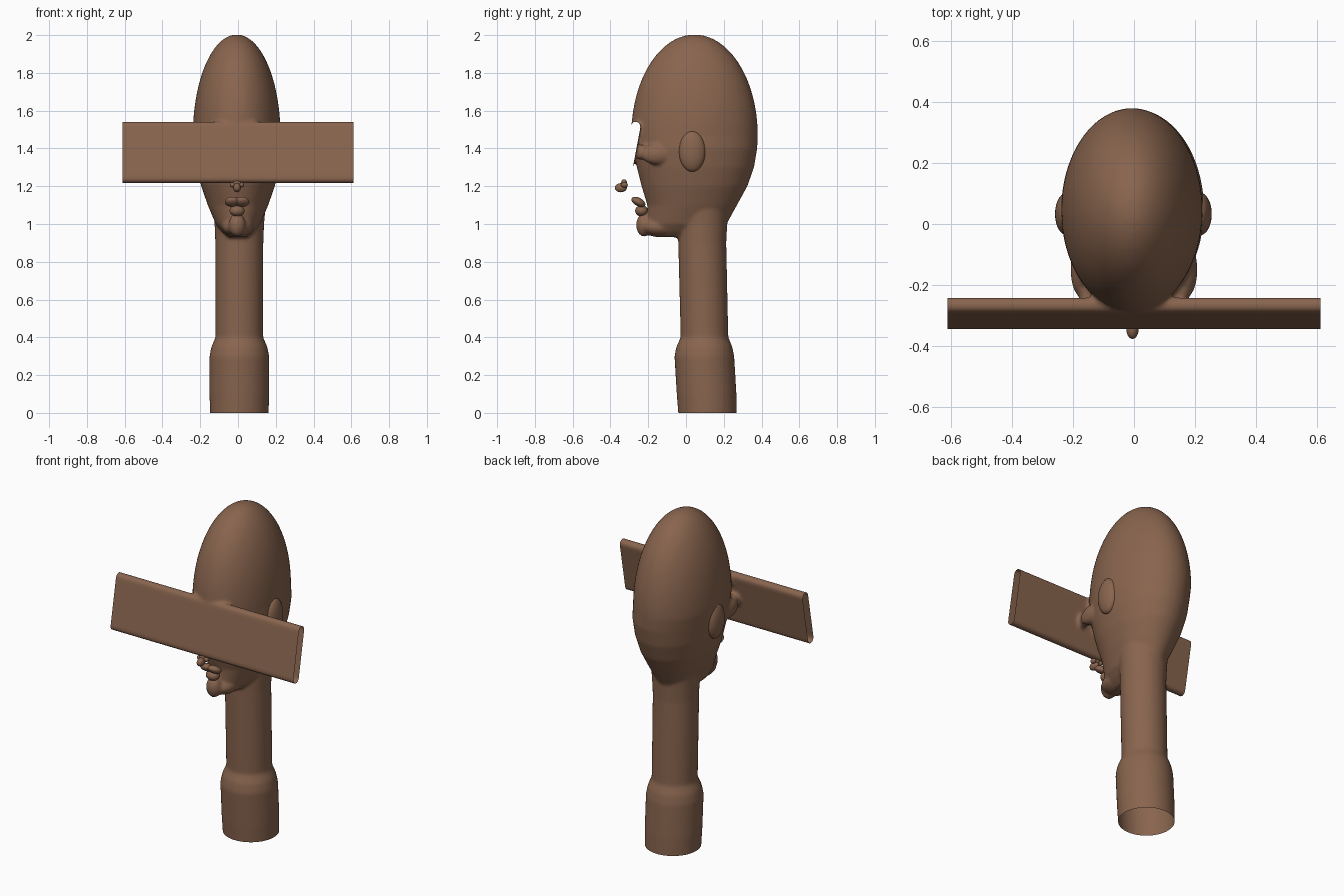
import bpy, bmesh
from math import pi, sin, cos, sqrt
from mathutils import Matrix, Vector

old = bpy.data.objects.get("Cube")
if old:
    bpy.data.objects.remove(old)

clay = bpy.data.materials.new("brown_clay")
clay.use_nodes = True
COLOUR = (0.25, 0.13, 0.077, 1)
clay.diffuse_color = COLOUR
clay.node_tree.nodes["Principled BSDF"].inputs["Base Color"].default_value = COLOUR


def finish(bm, name):
    """Turn a bmesh into a smooth shaded object."""
    mesh = bpy.data.meshes.new(name)
    bm.to_mesh(mesh)
    bm.free()
    obj = bpy.data.objects.new(name, mesh)
    bpy.context.collection.objects.link(obj)
    mesh.materials.append(clay)
    mesh.polygons.foreach_set("use_smooth", [True] * len(mesh.polygons))
    return obj


def bridge(bm, loops):
    """Skin a list of closed point loops and cap both ends."""
    rows = [[bm.verts.new(p) for p in loop] for loop in loops]
    n = len(rows[0])
    for a, b in zip(rows, rows[1:]):
        for i in range(n):
            j = (i + 1) % n
            bm.faces.new((a[i], a[j], b[j], b[i]))
    bm.faces.new(rows[0][::-1])
    bm.faces.new(rows[-1])


def ring(z, front, back, rx, cx=0.0, n=64):
    cy, ry = (front + back) / 2, (back - front) / 2
    return [(cx + rx * cos(2 * pi * i / n), cy + ry * sin(2 * pi * i / n), z)
            for i in range(n)]


def blob(bm, centre, radii, tilt=0.0):
    """Ellipsoid, tilted about the x axis."""
    m = (Matrix.Translation(centre) @ Matrix.Rotation(tilt, 4, 'X')
         @ Matrix.Diagonal((*radii, 1)))
    bmesh.ops.create_uvsphere(bm, u_segments=40, v_segments=24, radius=1, matrix=m)


body = bmesh.new()

# Egg-shaped skull tapering into the jaw
skull = [ring(0.93, -0.16, 0.08, 0.05), ring(0.96, -0.20, 0.16, 0.085),
         ring(1.0, -0.205, 0.215, 0.118), ring(1.1, -0.205, 0.27, 0.16),
         ring(1.2, -0.235, 0.325, 0.195), ring(1.3, -0.26, 0.36, 0.218),
         ring(1.4, -0.28, 0.377, 0.23)]
for k in range(24):
    a = pi / 2 * k / 24
    skull.append(ring(1.47 + 0.533 * sin(a), 0.045 - 0.335 * cos(a),
                      0.045 + 0.335 * cos(a), 0.232 * cos(a), -0.007))
bridge(body, skull)

# Neck flaring into a thicker collar at the foot
neck = [(-0.04, 0.115, 0.153), (0, 0.114, 0.155), (0.1, 0.109, 0.158),
        (0.3, 0.097, 0.158), (0.35, 0.097, 0.148), (0.4, 0.098, 0.126),
        (0.9, 0.086, 0.127), (1.0, 0.087, 0.131), (1.2, 0.08, 0.15)]
bridge(body, [ring(z, y - r, y + r, r, 0.007) for z, y, r in neck])

# Tilted board across the eyes, with rounded long edges
top, bottom, r = Vector((0, -0.267, 1.516)), Vector((0, -0.319, 1.241)), 0.026
axis = (top - bottom).normalized()
side = Vector((0, axis.z, -axis.y))
outline = []
for centre, start in ((top, 0), (bottom, pi)):
    for k in range(13):
        a = start + pi * k / 12
        outline.append(centre + r * (cos(a) * side + sin(a) * axis))
bridge(body, [[p + Vector((x, 0, 0)) for p in outline] for x in (-0.65, 0.65)])

# Cheekbones and the struts that meet the board
for s in (-1, 1):
    blob(body, (s * 0.172, -0.15, 1.37), (0.036, 0.09, 0.055))
    blob(body, (s * 0.15, -0.235, 1.38), (0.03, 0.06, 0.04))

# Chin and underside of the jaw
blob(body, (-0.005, -0.222, 0.995), (0.045, 0.042, 0.062))
blob(body, (0, -0.13, 0.985), (0.085, 0.11, 0.055))

# Blend the parts into one skin
bmesh.ops.recalc_face_normals(body, faces=body.faces)
obj = finish(body, "head_neck_and_board")
remesh = obj.modifiers.new("blend", 'REMESH')
remesh.mode = 'VOXEL'
remesh.voxel_size = 0.009
remesh.use_smooth_shade = True
soften = obj.modifiers.new("soften", 'SMOOTH')
soften.factor = 0.5
soften.iterations = 6
bpy.context.view_layer.update()
skin = bpy.data.meshes.new_from_object(
    obj.evaluated_get(bpy.context.evaluated_depsgraph_get()))
obj.modifiers.clear()

# Trim the foot and the board ends so they stay open
bm = bmesh.new()
bm.from_mesh(skin)
for point, normal in (((0, 0, 0), (0, 0, -1)), ((0.612, 0, 0), (1, 0, 0)),
                      ((-0.612, 0, 0), (-1, 0, 0))):
    bmesh.ops.bisect_plane(bm, geom=bm.verts[:] + bm.edges[:] + bm.faces[:],
                           plane_co=point, plane_no=normal, clear_outer=True)
for f in bm.faces:
    f.material_index = 0
    f.smooth = True
bm.to_mesh(obj.data)
bm.free()

# Ears
for s, name in ((1, "left_ear"), (-1, "right_ear")):
    bm = bmesh.new()
    blob(bm, (s * 0.218 - 0.002, 0.033, 1.385), (0.039, 0.07, 0.108))
    finish(bm, name)

# Nose: a small bulb with nostrils hanging under the board
bm = bmesh.new()
blob(bm, (-0.005, -0.345, 1.192), (0.02, 0.032, 0.024))
blob(bm, (-0.005, -0.328, 1.215), (0.022, 0.016, 0.022))
for s in (-1, 1):
    blob(bm, (s * 0.023 - 0.005, -0.326, 1.207), (0.015, 0.018, 0.014))
finish(bm, "nose")

# Lips
bm = bmesh.new()
for s in (-1, 1):
    blob(bm, (s * 0.025 - 0.005, -0.252, 1.117), (0.04, 0.04, 0.022), -0.5)
finish(bm, "upper_lip")
bm = bmesh.new()
blob(bm, (-0.005, -0.235, 1.07), (0.04, 0.034, 0.03))
finish(bm, "lower_lip")
